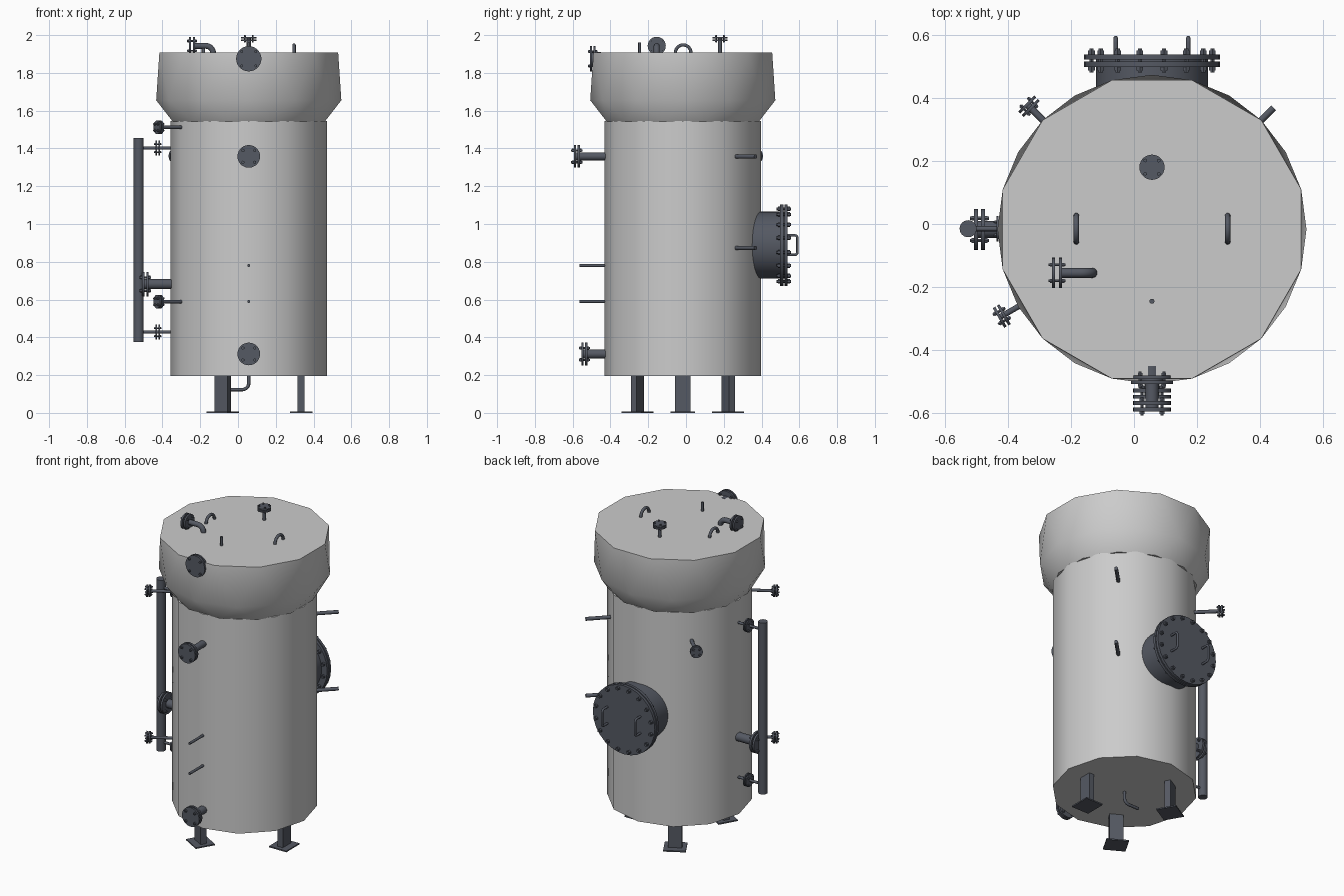
import bpy, bmesh
from math import pi, sin, cos, radians
from mathutils import Matrix, Vector

if "Cube" in bpy.data.objects:
    bpy.data.objects.remove(bpy.data.objects["Cube"])

CX, CY = 0.057, -0.017          # tank axis
WALL = 0.415                    # shell radius
dark = bpy.data.materials.new("dark_steel")
dark.diffuse_color = (0.09, 0.10, 0.125, 1)
dark.use_nodes = True
dark.node_tree.nodes["Principled BSDF"].inputs["Base Color"].default_value = dark.diffuse_color


def finish(name, bm, mat=dark, angle=45):
    bmesh.ops.recalc_face_normals(bm, faces=bm.faces)
    me = bpy.data.meshes.new(name)
    bm.to_mesh(me)
    bm.free()
    ob = bpy.data.objects.new(name, me)
    bpy.context.collection.objects.link(ob)
    if mat:
        me.materials.append(mat)
    bpy.ops.object.select_all(action='DESELECT')
    ob.select_set(True)
    bpy.context.view_layer.objects.active = ob
    bpy.ops.object.shade_smooth_by_angle(angle=radians(angle))
    return ob


def frame(origin, direction):
    rot = Vector(direction).to_track_quat('Z', 'Y').to_matrix().to_4x4()
    return Matrix.Translation(origin) @ rot


def cyl(bm, M, r, z0, z1, seg=20, x=0, y=0):
    bmesh.ops.create_cone(bm, cap_ends=True, segments=seg, radius1=r, radius2=r, depth=z1 - z0,
                          matrix=M @ Matrix.Translation((x, y, (z0 + z1) / 2)))


def box(bm, M, size, at):
    bmesh.ops.create_cube(bm, size=1, matrix=M @ Matrix.Translation(at) @ Matrix.Diagonal((*size, 1)))


def flange_pair(bm, M, r, z0, z1, t, n, rb):
    """Two plates between z0 and z1, bolted through with nuts at both ends."""
    cyl(bm, M, r, z0, z0 + t, 28)
    cyl(bm, M, r, z1 - t, z1, 28)
    for i in range(n):
        a = 2 * pi * (i + 0.5) / n
        x, y = cos(a) * (r - 1.7 * rb), sin(a) * (r - 1.7 * rb)
        cyl(bm, M, rb * 0.65, z0 - rb * 1.5, z1 + rb * 1.5, 6, x, y)
        cyl(bm, M, rb, z0 - rb, z0, 6, x, y)
        cyl(bm, M, rb, z1, z1 + rb, 6, x, y)


def nozzle(name, origin, direction, pr, length, fr, depth=0.034, t=0.012, n=4, rb=0.009):
    bm = bmesh.new()
    M = frame(origin, direction)
    cyl(bm, M, pr, -0.03, length + depth - 0.002)
    flange_pair(bm, M, fr, length, length + depth, t, n, rb)
    return finish(name, bm)


def rod(name, origin, direction, r, length):
    bm = bmesh.new()
    cyl(bm, frame(origin, direction), r, -0.03, length, 14)
    return finish(name, bm)


def tube(name, pts, r):
    cu = bpy.data.curves.new(name, 'CURVE')
    cu.dimensions = '3D'
    cu.bevel_depth, cu.bevel_resolution, cu.use_fill_caps = r, 3, True
    sp = cu.splines.new('POLY')
    sp.points.add(len(pts) - 1)
    for p, co in zip(sp.points, pts):
        p.co = (*co, 1)
    ob = bpy.data.objects.new(name, cu)
    bpy.context.collection.objects.link(ob)
    cu.materials.append(dark)
    bpy.ops.object.select_all(action='DESELECT')
    ob.select_set(True)
    bpy.context.view_layer.objects.active = ob
    bpy.ops.object.convert(target='MESH')
    bpy.ops.object.shade_smooth_by_angle(angle=radians(45))


def bend(center, u, v, r, a0=0, a1=90, n=8):
    """Arc points about a center in the u, v plane."""
    c, u, v = Vector(center), Vector(u), Vector(v)
    angs = [radians(a0 + (a1 - a0) * i / n) for i in range(n + 1)]
    return [c + r * (cos(a) * u + sin(a) * v) for a in angs]


def on_wall(deg, z, r=WALL):
    a = radians(deg)
    return (CX + r * cos(a), CY + r * sin(a), z), (cos(a), sin(a), 0)


def ring(bm, r, z, phase):
    return [bm.verts.new(on_wall(phase + 30 * i, z, r)[0]) for i in range(12)]


# Shell: 12-sided drum in two courses
bm = bmesh.new()
rings = [ring(bm, WALL, z, 0) for z in (0.195, 0.953, 1.545)]
for a, b in zip(rings, rings[1:]):
    for i in range(12):
        j = (i + 1) % 12
        bm.faces.new((a[i], a[j], b[j], b[i]))
bm.faces.new(rings[0])
bm.faces.new(rings[-1])
finish("tank_shell", bm, None)

# Flared head: rings alternate by half a step, joined with triangles
bm = bmesh.new()
neck, mid, top = ring(bm, WALL, 1.54, 15), ring(bm, 0.49, 1.655, 0), ring(bm, 0.49, 1.907, 15)
for i in range(12):
    j = (i + 1) % 12
    for r in (neck, top):
        bm.faces.new((mid[i], mid[j], r[i]))
        bm.faces.new((r[i], r[j], mid[j]))
bm.faces.new(neck)
bm.faces.new(top)
finish("tank_head", bm, None)

# Three legs with base plates
for k, deg in enumerate((0, 120, 240)):
    bm = bmesh.new()
    M = Matrix.Translation((CX, CY, 0)) @ Matrix.Rotation(radians(deg), 4, 'Z')
    box(bm, M, (0.036, 0.08, 0.2), (0.277, 0, 0.1))
    box(bm, M, (0.12, 0.13, 0.008), (0.277, 0, 0.004))
    finish(f"leg_{k + 1}", bm)

# Bottom drain pipe
tube("drain_pipe", [(CX, CY, 0.21)] + bend((CX - 0.035, CY, 0.158), (1, 0, 0), (0, 0, -1), 0.035)
     + [(-0.045, CY, 0.123)], 0.009)

# Lifting lugs on the head
for side, sx in (("left", -1), ("right", 1)):
    tube(f"lifting_lug_{side}", bend((CX + sx * 0.24, -0.015, 1.907), (0, 1, 0), (0, 0, 1), 0.041, 0, 180, 14), 0.009)

# Fittings on the top
nozzle("top_nozzle", (CX, 0.18, 1.907), (0, 0, 1), 0.011, 0.062, 0.04, 0.022, 0.008, 4, 0.006)
rod("top_vent", (CX, -0.245, 1.907), (0, 0, 1), 0.008, 0.055)
tube("top_elbow", [(-0.23, -0.155, 1.943)] + bend((-0.17, -0.155, 1.905), (0, 0, 1), (1, 0, 0), 0.038)
     + [(-0.132, -0.155, 1.89)], 0.016)
bm = bmesh.new()
flange_pair(bm, frame((-0.228, -0.155, 1.943), (-1, 0, 0)), 0.048, 0, 0.032, 0.01, 4, 0.007)
finish("elbow_flange", bm)

# Front nozzles and probes
nozzle("front_upper_nozzle", (CX, -0.48, 1.875), (0, -1, 0), 0.035, 0.0, 0.067, 0.028, 0.011, 4, 0.008)
nozzle("front_middle_nozzle", (CX, CY - WALL, 1.358), (0, -1, 0), 0.021, 0.13, 0.06, 0.032)
nozzle("front_lower_nozzle", (CX, CY - WALL, 0.312), (0, -1, 0), 0.024, 0.09, 0.06, 0.032)
for z in (0.78, 0.59):
    rod("front_probe", (CX, CY - WALL, z), (0, -1, 0), 0.008, 0.133)

# Back right probes, side sampling nozzles
for z in (1.357, 0.873):
    rod("back_right_probe", *on_wall(45, z), 0.011, 0.13)
for z in (1.512, 0.589):
    nozzle("left_front_nozzle", *on_wall(210, z), 0.009, 0.123, 0.036, 0.024, 0.009, 4, 0.007)
nozzle("left_back_nozzle", *on_wall(135, 1.36), 0.011, 0.125, 0.036, 0.024, 0.009, 4, 0.007)

# Left inlet and level gauge column
nozzle("left_inlet", *on_wall(180, 0.682), 0.027, 0.115, 0.065, 0.034)
bm = bmesh.new()
cyl(bm, frame((-0.526, -0.015, 0), (0, 0, 1)), 0.027, 0.375, 1.455, 24)
for z in (1.402, 0.428):
    M = frame((CX - WALL, -0.015, z), (-1, 0, 0))
    cyl(bm, M, 0.008, -0.03, 0.16, 12)
    flange_pair(bm, M, 0.04, 0.056, 0.078, 0.007, 4, 0.006)
finish("level_gauge", bm)

# Back manway with bolted cover and two handles
MZ = 0.888
bm = bmesh.new()
M = frame((CX, 0, MZ), (0, 1, 0))
cyl(bm, M, 0.177, 0.35, 0.53, 40)
flange_pair(bm, M, 0.216, 0.498, 0.538, 0.017, 16, 0.012)
finish("manway", bm)
for side, sx in (("left", -1), ("right", 1)):
    x, h, r = CX + sx * 0.115, 0.052, 0.015
    tube(f"manway_handle_{side}", [(x, 0.53, MZ + h)]
         + bend((x, 0.59 - r, MZ + h - r), (0, 0, 1), (0, 1, 0), r, n=5)
         + bend((x, 0.59 - r, MZ - h + r), (0, 1, 0), (0, 0, -1), r, n=5)
         + [(x, 0.53, MZ - h)], 0.007)
